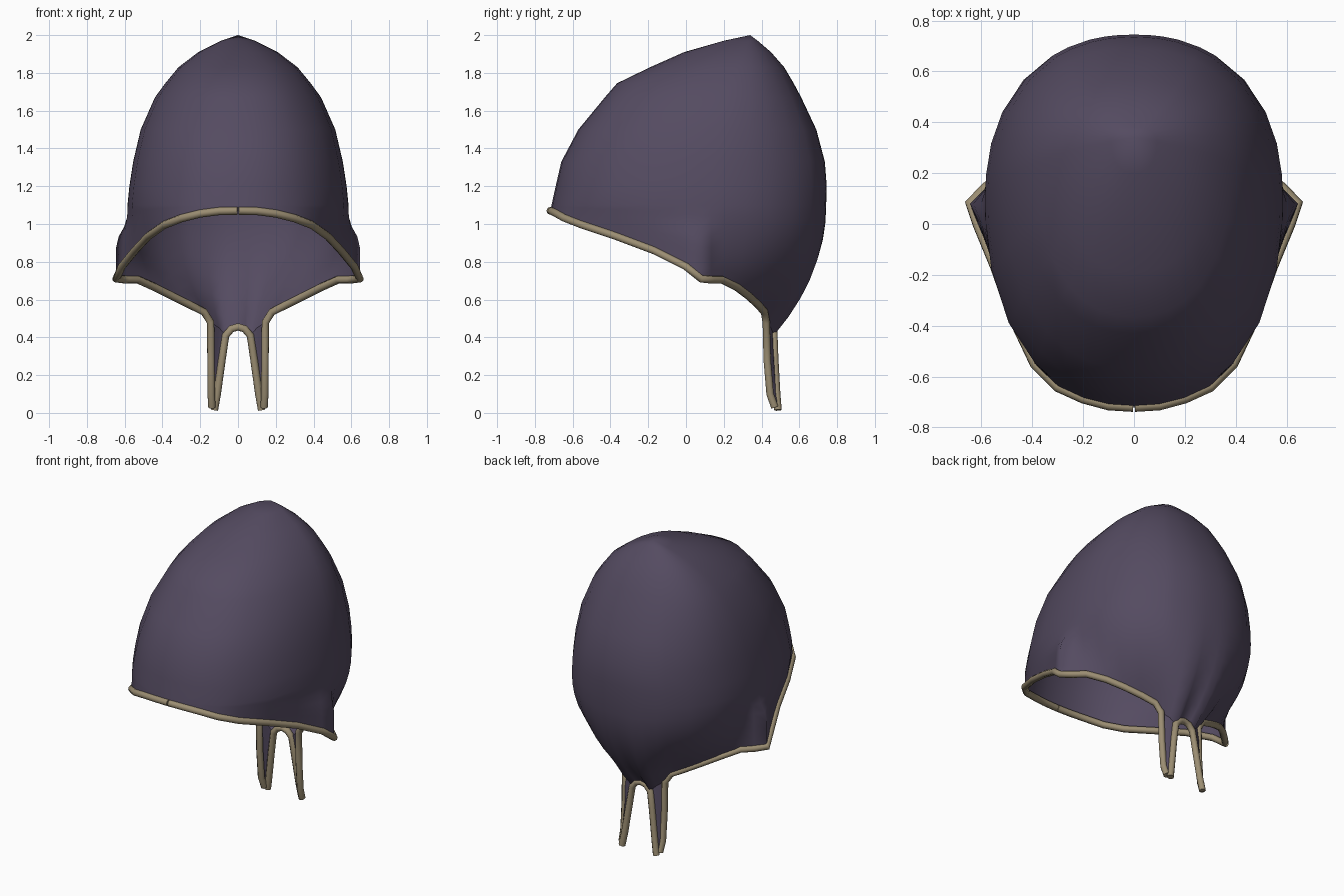
import bpy, bmesh, math
from mathutils import Vector

if "Cube" in bpy.data.objects:
    bpy.data.objects.remove(bpy.data.objects["Cube"])


def material(name, rgb):
    m = bpy.data.materials.new(name)
    m.diffuse_color = (*rgb, 1)
    m.use_nodes = True
    m.node_tree.nodes["Principled BSDF"].inputs["Base Color"].default_value = m.diffuse_color
    return m


cloth = material("purple cloth", (0.089, 0.070, 0.119))
piping = material("tan piping", (0.33, 0.27, 0.17))

# Right half of the rim, from front centre round the ear point to the back
EDGE = [Vector(p) for p in (
    (0, -.718, 1.07), (.1, -.712, 1.068), (.2, -.685, 1.055), (.3, -.64, 1.03), (.39, -.55, 0.995),
    (.475, -.37, .935), (.545, -.17, .86), (.615, 0, .775), (.645, .08, .71),
    (.59, .135, .705), (.53, .19, .705), (.44, .27, .665), (.35, .33, .62),
    (.26, .38, .575), (.18, .415, .535), (.145, .425, .48),
    (.10, .45, .45), (.065, .465, .41), (.035, .465, .445), (0, .465, .455))]
OUTER = [Vector(p) for p in ((.145, .425, .48), (.143, .43, .28), (.142, .445, .1), (.138, .47, .03))]
INNER = [Vector(p) for p in ((.065, .465, .41), (.085, .47, .28), (.11, .48, .1), (.125, .487, .015))]

# Crown sections: height, front y, back y, half width
LEVELS = [(1.1, -.712, .742, .585), (1.2, -.69, .745, .575), (1.33, -.66, .735, .555),
          (1.5, -.57, .69, .515), (1.67, -.43, .61, .44), (1.745, -.365, .57, .385),
          (1.83, -.19, .52, .315), (1.91, -.01, .45, .21), (1.97, .2, .38, .09)]
APEX = (0, .34, 2.0)
POWER = 2 / 2.25


def section(level, phi):
    z, f, b, w = level
    c = .1 + .24 * ((z - 1.1) / .9) ** 2
    s, k = max(math.sin(phi), 0) ** POWER, math.cos(phi)
    reach = abs(k) ** POWER
    return Vector((w * s, c - (c - f) * reach if k > 0 else c + (b - c) * reach, z))


def edge_angle(p):
    _, f, b, w = LEVELS[0]
    d = (.1 - p.y) / ((.1 - f) if p.y < .1 else (b - .1))
    return math.atan2((p.x / w) ** (1 / POWER), math.copysign(abs(d) ** (1 / POWER), d))


def column(p):
    phi = edge_angle(p)
    top = section(LEVELS[0], phi)
    pts = []
    for i in range(7, 0, -1):
        u = i / 7
        curve = u ** (1 + 1.2 * min(max((p.y - .1) / .25, 0), 1))
        # The ear point flares out suddenly
        t = min(max((u - .15) / .4, 0), 1)
        flare = t * t * (3 - 2 * t)
        ear = max(0, 1 - abs(p.y - .08) / .12)
        h = curve * (1 - ear) + flare * ear
        q = top.lerp(p, h)
        q.z = top.z + (p.z - top.z) * u
        pts.append(q)
    return pts + [section(l, phi) for l in LEVELS]


def mirrored_sheet(name, bm):
    bmesh.ops.remove_doubles(bm, verts=bm.verts, dist=.0005)
    bmesh.ops.recalc_face_normals(bm, faces=bm.faces)
    me = bpy.data.meshes.new(name)
    bm.to_mesh(me)
    bm.free()
    me.materials.append(cloth)
    ob = bpy.data.objects.new(name, me)
    bpy.context.collection.objects.link(ob)
    mod = ob.modifiers.new("mirror", 'MIRROR')
    mod.use_clip = True
    me.shade_smooth()
    return ob


def add_grid(bm, columns):
    grid = [[bm.verts.new(p) for p in col] for col in columns]
    for a, b in zip(grid, grid[1:]):
        for i in range(len(a) - 1):
            bm.faces.new((a[i], b[i], b[i + 1], a[i + 1]))
    return grid


# Cap shell
bm = bmesh.new()
grid = add_grid(bm, [column(p) for p in EDGE])
apex = bm.verts.new(APEX)
for a, b in zip(grid, grid[1:]):
    bm.faces.new((a[-1], b[-1], apex))
mirrored_sheet("cap_shell", bm)

# Hanging ties, slightly folded along the middle
bm = bmesh.new()
fold = [(o + i) / 2 + Vector((.008, .012, 0)) for o, i in zip(OUTER, INNER)]
fold[0] = EDGE[16]
add_grid(bm, [OUTER, fold, INNER])
mirrored_sheet("neck_ties", bm)


# Piping along the rim and tie edges
def flip(pts):
    return [Vector((-p.x, p.y, p.z)) for p in pts]


front = [Vector((.003, -.718, 1.07))] + EDGE[1:15] + OUTER
notch = INNER[::-1] + EDGE[18:]
notch += flip(notch[:-1])[::-1]
cu = bpy.data.curves.new("edge_piping", 'CURVE')
cu.dimensions = '3D'
cu.bevel_depth = .021
cu.bevel_resolution = 2
cu.use_fill_caps = True
for pts in (front, flip(front), notch):
    sp = cu.splines.new('POLY')
    sp.points.add(len(pts) - 1)
    for q, p in zip(sp.points, pts):
        q.co = (*p, 1)
    sp.use_smooth = True
cu.materials.append(piping)
bpy.context.collection.objects.link(bpy.data.objects.new("edge_piping", cu))
